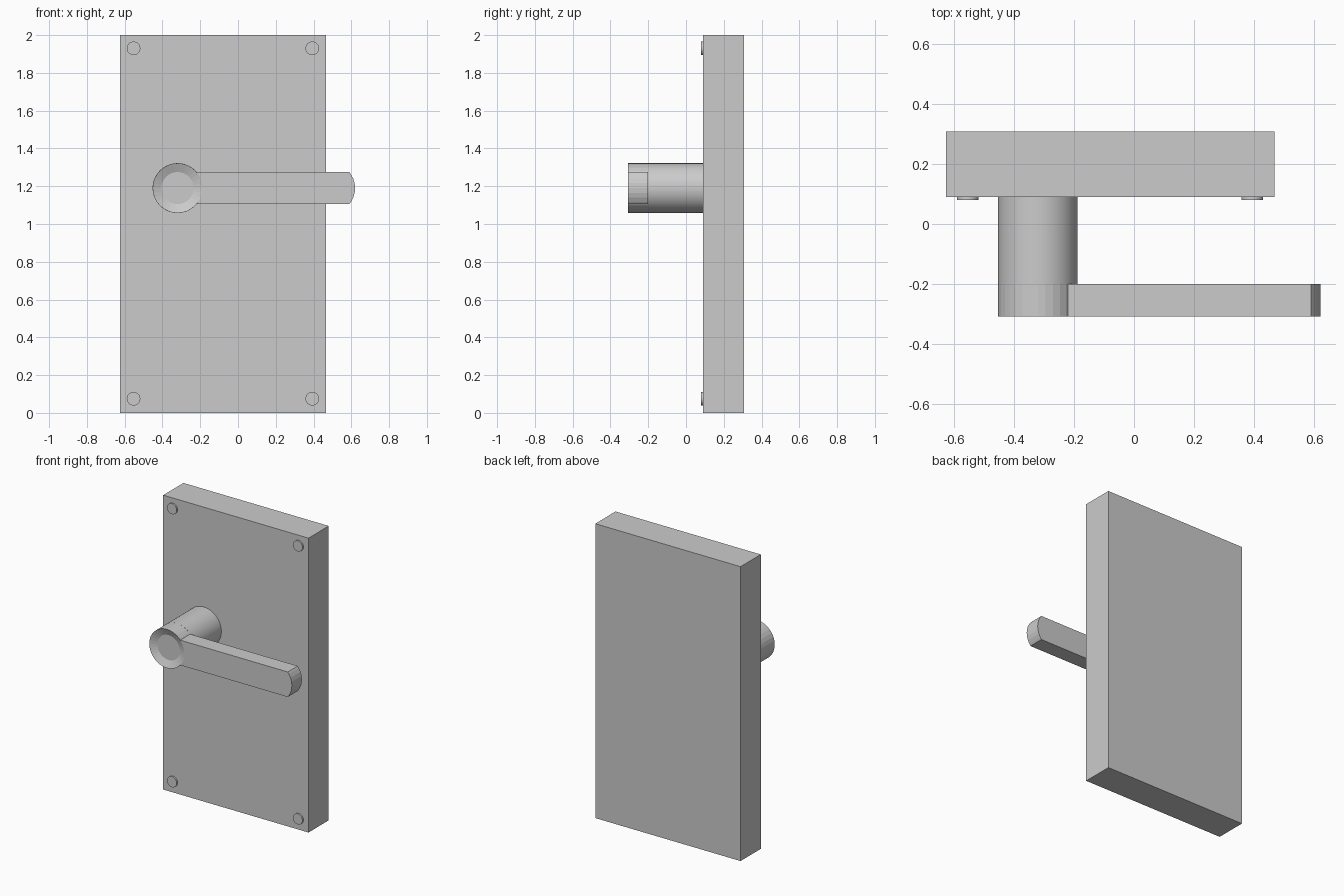
import bpy, bmesh
from math import sin, cos, pi, asin

if "Cube" in bpy.data.objects:
    bpy.data.objects.remove(bpy.data.objects["Cube"])

CX, CZ, R = -0.32, 1.19, 0.132      # handle axis and radius
FRONT, LEVER_BACK, PLATE = -0.307, -0.2, 0.09


def finish(name, bm, smooth=False):
    bmesh.ops.recalc_face_normals(bm, faces=bm.faces)
    mesh = bpy.data.meshes.new(name)
    bm.to_mesh(mesh)
    bm.free()
    ob = bpy.data.objects.new(name, mesh)
    bpy.context.collection.objects.link(ob)
    if smooth:
        bpy.ops.object.select_all(action='DESELECT')
        ob.select_set(True)
        bpy.context.view_layer.objects.active = ob
        bpy.ops.object.shade_smooth_by_angle()
    return ob


def turned(name, cx, cz, rings, n, smooth=False):
    """Closed solid of rings (radius, y) around an axis along y."""
    bm = bmesh.new()
    loops = [[bm.verts.new((cx + r * cos(2 * pi * i / n), y, cz + r * sin(2 * pi * i / n)))
              for i in range(n)] for r, y in rings]
    for a, b in zip(loops, loops[1:]):
        for i in range(n):
            j = (i + 1) % n
            bm.faces.new((a[i], a[j], b[j], b[i]))
    bm.faces.new(loops[0])
    bm.faces.new(loops[-1])
    return finish(name, bm, smooth)


def prism(name, outline, y0, y1):
    """Extrude an x-z outline along y."""
    bm = bmesh.new()
    face = bm.faces.new([bm.verts.new((x, y0, z)) for x, z in outline])
    ext = bmesh.ops.extrude_face_region(bm, geom=[face])
    for v in ext['geom']:
        if isinstance(v, bmesh.types.BMVert):
            v.co.y = y1
    return finish(name, bm)


# Back plate
prism("back_plate", [(-0.625, 0), (0.467, 0), (0.467, 2), (-0.625, 2)], PLATE, 0.307)

# Four screw heads
for x in (-0.553, 0.393):
    for z in (0.075, 1.93):
        turned("screw_head", x, z, [(0.036, 0.08), (0.036, PLATE)], 32, True)

# Round post between plate and lever
turned("handle_post", CX, CZ, [(R, LEVER_BACK), (R, PLATE)], 64, True)

# Hub with a shallow dished front
turned("lever_hub", CX, CZ, [(0.085, FRONT + 0.02), (R, FRONT), (R, LEVER_BACK)], 32)

# Lever arm: hollow end fits the hub, outer end is rounded
half = asin(0.085 / R)
step = 2 * pi / 32
angles = [-half] + [k * step for k in range(-3, 4)] + [half]
tip = [(0.488 + R * cos(a), CZ + R * sin(a)) for a in angles]
root = [(CX + R * cos(a), CZ + R * sin(a)) for a in reversed(angles)]
prism("lever_arm", tip + root, FRONT, LEVER_BACK)
